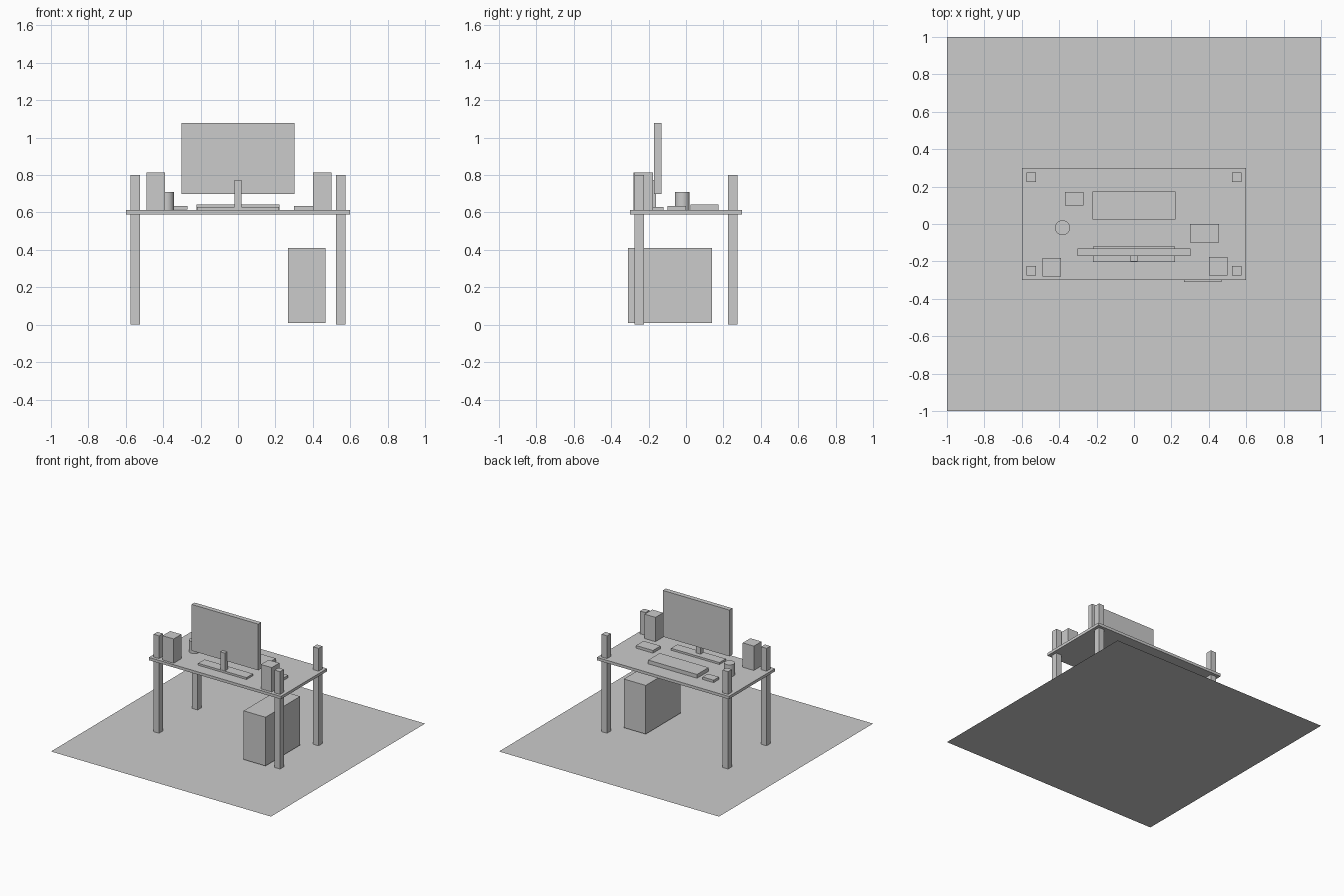
import bpy

if "Cube" in bpy.data.objects:
    bpy.data.objects.remove(bpy.data.objects["Cube"])


def box(name, x, y, z):
    """Axis-aligned box from (min, max) ranges."""
    lo, hi = zip(x, y, z)
    bpy.ops.mesh.primitive_cube_add(size=1, location=[(a + b) / 2 for a, b in zip(lo, hi)])
    ob = bpy.context.object
    ob.name = name
    ob.scale = [b - a for a, b in zip(lo, hi)]
    bpy.ops.object.transform_apply(location=False, rotation=False, scale=True)
    return ob


# floor sheet
bpy.ops.mesh.primitive_plane_add(size=2)
bpy.context.object.name = "floor"

# table top and four posts that pass through it
box("desk_top", (-0.6, 0.6), (-0.3, 0.3), (0.59, 0.613))
for side, x in (("left", -0.55), ("right", 0.55)):
    for end, y in (("front", -0.25), ("back", 0.25)):
        box(f"{end}_{side}_leg", (x - 0.025, x + 0.025), (y - 0.025, y + 0.025), (0, 0.8))

# screen on its stand
box("monitor_screen", (-0.303, 0.303), (-0.17, -0.131), (0.698, 1.078))
box("monitor_post", (-0.02, 0.02), (-0.2, -0.16), (0.615, 0.775))
box("monitor_base", (-0.22, 0.22), (-0.203, -0.12), (0.61, 0.629))

# desk items
box("keyboard", (-0.222, 0.222), (0.024, 0.174), (0.613, 0.644))
box("mouse", (-0.37, -0.27), (0.1, 0.17), (0.615, 0.635))
box("notebook", (0.3, 0.455), (-0.099, 0.0), (0.613, 0.635))
bpy.ops.mesh.primitive_cylinder_add(vertices=32, radius=0.04, depth=0.098,
                                    location=(-0.382, -0.02, 0.661))
bpy.context.object.name = "cup"
bpy.ops.object.shade_smooth_by_angle()

# speakers
box("left_speaker", (-0.49, -0.389), (-0.28, -0.181), (0.613, 0.813))
box("right_speaker", (0.401, 0.499), (-0.275, -0.176), (0.613, 0.813))

# computer case under the table
box("computer_case", (0.268, 0.467), (-0.31, 0.14), (0.01, 0.41))
